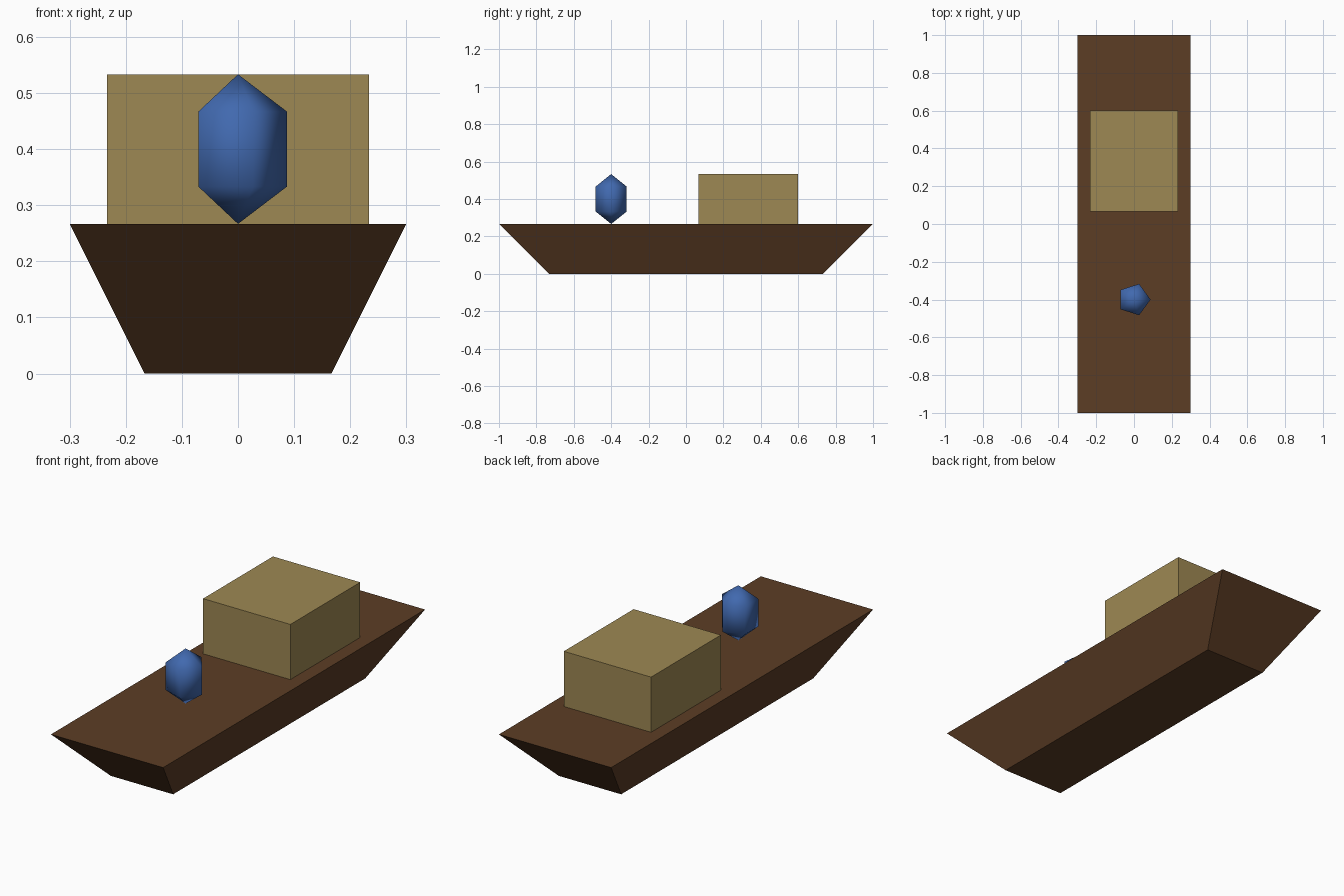
import bpy, bmesh, math

if "Cube" in bpy.data.objects:
    bpy.data.objects.remove(bpy.data.objects["Cube"])

def material(name, srgb):
    m = bpy.data.materials.new(name)
    lin = [((c / 255 + 0.055) / 1.055) ** 2.4 for c in srgb]
    m.diffuse_color = (*lin, 1)
    m.use_nodes = True
    m.node_tree.nodes["Principled BSDF"].inputs["Base Color"].default_value = m.diffuse_color
    return m

brown = material("dark_wood", (92, 61, 37))
tan = material("pale_wood", (157, 136, 83))
blue = material("blue", (65, 105, 175))

def loft(name, rings, mat):
    """Join rings of points with quads; single-point rings become tips, others are capped."""
    bm = bmesh.new()
    loops = [[bm.verts.new(p) for p in ring] for ring in rings]
    n = max(len(r) for r in loops)
    for a, b in zip(loops, loops[1:]):
        for i in range(n):
            j = (i + 1) % n
            quad = [a[i % len(a)], a[j % len(a)], b[j % len(b)], b[i % len(b)]]
            bm.faces.new(list(dict.fromkeys(quad)))
    for end in (loops[0], loops[-1]):
        if len(end) > 2:
            bm.faces.new(end)
    bmesh.ops.recalc_face_normals(bm, faces=bm.faces)
    me = bpy.data.meshes.new(name)
    bm.to_mesh(me)
    bm.free()
    me.materials.append(mat)
    ob = bpy.data.objects.new(name, me)
    bpy.context.collection.objects.link(ob)
    return ob

def rect(hx, y0, y1, z):
    return [(-hx, y0, z), (hx, y0, z), (hx, y1, z), (-hx, y1, z)]

DECK, ROOF = 0.2667, 0.5333

# Hull, narrower at the keel, with a flat deck
loft("hull", [rect(0.1667, -0.7333, 0.7333, 0), rect(0.3, -1, 1, DECK)], brown)

# Cabin
loft("cabin", [rect(0.2333, 0.0667, 0.6, DECK), rect(0.2333, 0.0667, 0.6, ROOF)], tan)

# Five-sided pointed capsule standing on the deck, smooth shaded
def pentagon(z, r=0.0875, cy=-0.4):
    return [(r * math.cos(a), cy + r * math.sin(a), z)
            for a in (math.tau * i / 5 for i in range(5))]

capsule = loft("capsule", [[(0, -0.4, DECK)], pentagon(0.3333),
                           pentagon(0.4667), [(0, -0.4, ROOF)]], blue)
for p in capsule.data.polygons:
    p.use_smooth = True
